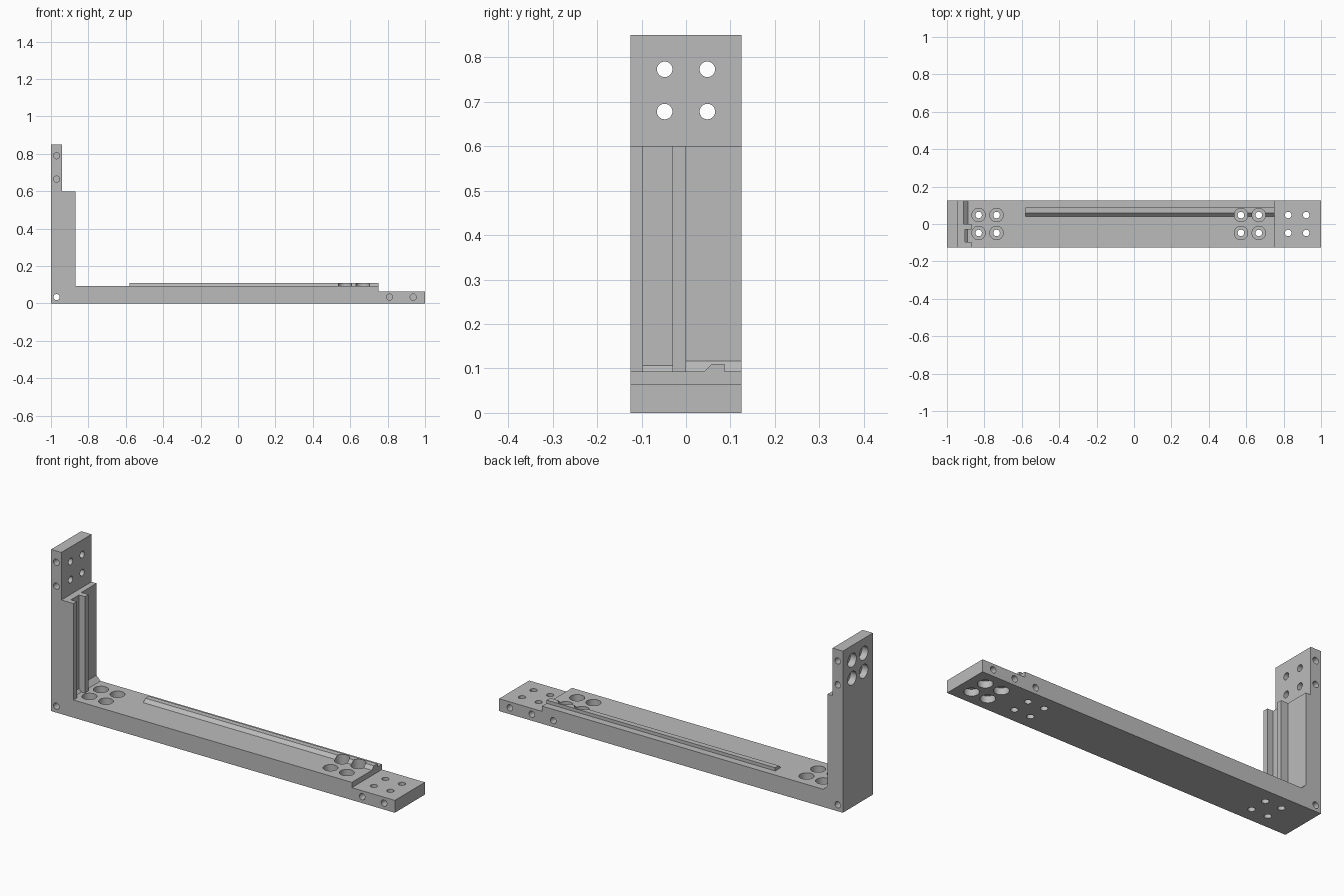
import bpy, bmesh
from math import cos, sin, tau, radians
from mathutils import Vector

cube = bpy.data.objects.get("Cube")
if cube:
    bpy.data.objects.remove(cube, do_unlink=True)

metal = bpy.data.materials.new("plain grey metal")
metal.use_nodes = True
grey = (0.5, 0.5, 0.5, 1)
metal.diffuse_color = grey
metal.node_tree.nodes["Principled BSDF"].inputs["Base Color"].default_value = grey

HALF = 0.125      # half the depth of the bracket
DECK = 0.093      # top of the long arm
THIN = 0.065      # thickness of the stepped end
SEGMENTS = 32


def loft(bm, rings):
    """Close a stack of equal vertex rings into a solid."""
    loops = [[bm.verts.new(p) for p in ring] for ring in rings]
    n = len(loops[0])
    for a, b in zip(loops, loops[1:]):
        for i in range(n):
            j = (i + 1) % n
            bm.faces.new((a[i], a[j], b[j], b[i]))
    bm.faces.new(loops[0][::-1])
    bm.faces.new(loops[-1])


def prism_y(bm, profile, y0, y1):
    """Extrude an (x, z) profile along y."""
    loft(bm, [[(x, y, z) for x, z in profile] for y in (y0, y1)])


def drill(bm, start, direction, steps):
    """Stepped round cutter: steps are (distance, radius) from start."""
    d = Vector(direction)
    u = d.orthogonal().normalized()
    v = d.cross(u)
    angles = [tau * i / SEGMENTS for i in range(SEGMENTS)]
    loft(bm, [[Vector(start) + d * t + (u * cos(a) + v * sin(a)) * r
               for a in angles] for t, r in steps])


def finish(bm, name):
    bmesh.ops.recalc_face_normals(bm, faces=bm.faces)
    mesh = bpy.data.meshes.new(name)
    bm.to_mesh(mesh)
    bm.free()
    mesh.materials.append(metal)
    obj = bpy.data.objects.new(name, mesh)
    bpy.context.collection.objects.link(obj)
    return obj


def cut(obj, cutter):
    mod = obj.modifiers.new("cut", 'BOOLEAN')
    mod.operation = 'DIFFERENCE'
    mod.solver = 'EXACT'
    mod.object = cutter
    bpy.ops.object.select_all(action='DESELECT')
    bpy.context.view_layer.objects.active = obj
    obj.select_set(True)
    bpy.ops.object.modifier_apply(modifier=mod.name)


# L-shaped body: long arm with a stepped end, upright with a thinner plate on top
bm = bmesh.new()
prism_y(bm, [(-1, 0), (1, 0), (1, THIN), (0.75, THIN), (0.75, DECK),
             (-0.87, DECK), (-0.87, 0.6), (-0.94, 0.6), (-0.94, 0.85), (-1, 0.85)],
        -HALF, HALF)
body = finish(bm, "bracket_body")

# Guide rail with one sloped side
bm = bmesh.new()
rail_profile = [(0.041, DECK), (0.058, 0.11), (0.087, 0.11), (0.087, DECK)]
loft(bm, [[(x, y, z) for y, z in rail_profile] for x in (-0.58, 0.75)])
rail = finish(bm, "guide_rail")

# Upright channels, each with a chamfer at the foot
bm = bmesh.new()
for y0, y1, x, c in ((0, 0.2, -0.911, 0.024), (-0.097, -0.03, -0.904, 0.014)):
    prism_y(bm, [(x, DECK + c), (x + c, DECK), (-0.8, DECK), (-0.8, 0.7), (x, 0.7)], y0, y1)
channel_cutter = finish(bm, "channel_cutter")

# Bolt holes, counterbored, in groups of four
bm = bmesh.new()
BORE, HOLE, SIDE = 0.036, 0.0175, 0.0165


def bolt_steps(depth, gap=0.1):
    return [(0, BORE), (gap + depth, BORE), (gap + depth, HOLE), (0.4, HOLE)]


for y in (-0.048, 0.048):
    for x in (-0.831, -0.735, 0.572, 0.667):
        drill(bm, (x, y, DECK + 0.1), (0, 0, -1), bolt_steps(0.037))
    for x in (0.824, 0.92):
        drill(bm, (x, y, -0.1), (0, 0, 1), bolt_steps(0.035))
    for z in (0.678, 0.773):
        drill(bm, (-1.1, y, z), (1, 0, 0), bolt_steps(0.035))
bolt_cutter = finish(bm, "bolt_cutter")

# Side holes: blind pairs on both sides, one extra behind, one right through
bm = bmesh.new()
blind = [(0, SIDE), (0.14, SIDE)]
for side in (-1, 1):
    spots = [(-0.97, 0.79), (-0.97, 0.665), (0.81, 0.034), (0.937, 0.034)]
    if side == 1:
        spots.append((0.685, 0.034))
    for x, z in spots:
        drill(bm, (x, side * (HALF + 0.1), z), (0, -side, 0), blind)
drill(bm, (-0.97, -0.3, 0.034), (0, 1, 0), [(0, SIDE), (0.6, SIDE)])
side_cutter = finish(bm, "side_cutter")

cutters = (channel_cutter, bolt_cutter, side_cutter)
for cutter in cutters:
    cutter.hide_render = True
    cut(body, cutter)
cut(rail, bolt_cutter)
for cutter in cutters:
    bpy.data.objects.remove(cutter, do_unlink=True)

# Smooth hole walls, crisp edges elsewhere
bpy.ops.object.select_all(action='DESELECT')
for obj in (body, rail):
    obj.select_set(True)
bpy.context.view_layer.objects.active = body
bpy.ops.object.shade_smooth_by_angle(angle=radians(30))
